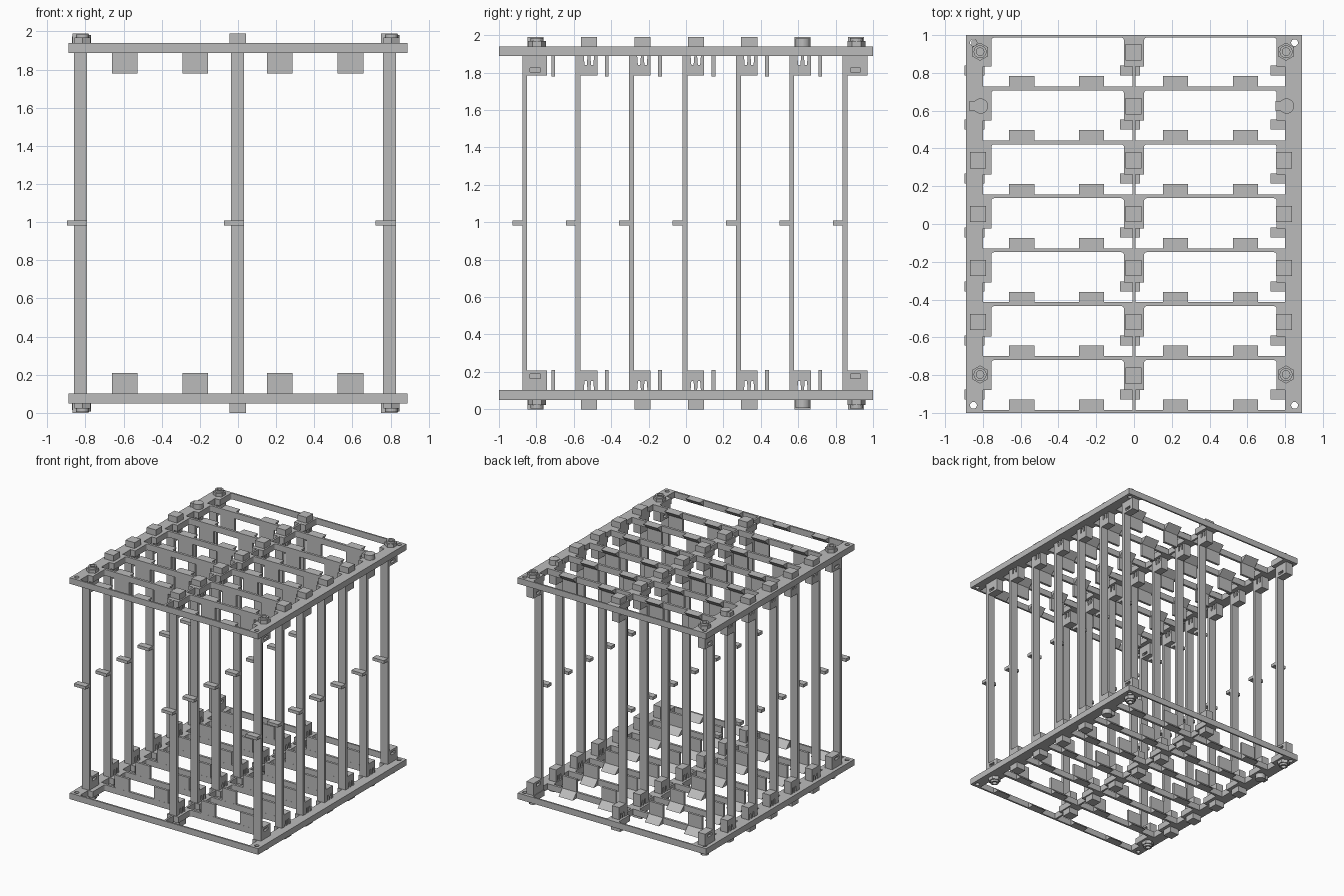
import bpy, bmesh, math
from mathutils import Vector, Matrix

cube = bpy.data.objects.get("Cube")
if cube:
    bpy.data.objects.remove(cube)

grey = bpy.data.materials.new("mid grey")
grey.use_nodes = True
grey.diffuse_color = (0.5, 0.5, 0.5, 1)
grey.node_tree.nodes["Principled BSDF"].inputs["Base Color"].default_value = (0.5, 0.5, 0.5, 1)

MID = 0.995                       # mirror plane between the two end frames
FRAME_LO, FRAME_HI = 0.05, 0.102
BLOCK_TOP = 0.206
PITCH = 0.2855
ROWS = [-0.875 + PITCH * i for i in range(7)]      # front face of each post
COLUMNS = [-0.826, -0.002, 0.794]
HALF_POST = 0.034
BOLTS = [(x, y) for x in (-0.815, 0.805) for y in (-0.797, 0.912)]
TABS = [-0.595, -0.225, 0.22, 0.59]


def box(bm, x0, x1, y0, y1, z0, z1):
    size = Vector((x1 - x0, y1 - y0, z1 - z0))
    centre = Vector((x0 + x1, y0 + y1, z0 + z1)) / 2
    bmesh.ops.create_cube(bm, size=1, matrix=Matrix.Translation(centre) @ Matrix.Diagonal(size).to_4x4())


def prism(bm, points, lo, hi, along_x=False):
    """Extrude an outline in xy upwards, or an outline in yz along x."""
    place = (lambda a, b: (lo, a, b)) if along_x else (lambda a, b: (a, b, lo))
    face = bm.faces.new([bm.verts.new(place(a, b)) for a, b in points])
    geom = bmesh.ops.extrude_face_region(bm, geom=[face])["geom"]
    verts = [g for g in geom if isinstance(g, bmesh.types.BMVert)]
    shift = Vector((hi - lo, 0, 0)) if along_x else Vector((0, 0, hi - lo))
    bmesh.ops.translate(bm, verts=verts, vec=shift)


def tube(bm, x, y, radius, z0, z1, sides=24):
    bmesh.ops.create_cone(bm, cap_ends=True, segments=sides, radius1=radius, radius2=radius,
                          depth=z1 - z0, matrix=Matrix.Translation((x, y, (z0 + z1) / 2)))


def finish(bm, name, cutter=None, mirrored=True, helper=False):
    bmesh.ops.recalc_face_normals(bm, faces=bm.faces)
    bmesh.ops.translate(bm, verts=bm.verts, vec=(0, 0, -MID))
    mesh = bpy.data.meshes.new(name)
    bm.to_mesh(mesh)
    bm.free()
    mesh.materials.append(grey)
    obj = bpy.data.objects.new(name, mesh)
    obj.location.z = MID
    bpy.context.collection.objects.link(obj)
    if helper:
        obj.hide_render = True
        obj.hide_set(True)
        return obj
    if cutter:
        mod = obj.modifiers.new("cut", 'BOOLEAN')
        mod.operation = 'DIFFERENCE'
        mod.solver = 'EXACT'
        mod.object = cutter
    if mirrored:
        mod = obj.modifiers.new("other end", 'MIRROR')
        mod.use_axis = (False, False, True)
    return obj


# Cutter for the bay openings, with the two rear corners rounded
bm = bmesh.new()
for y in ROWS:
    front, step, rear = y - 0.11, y - 0.005, min(y + 0.155, 0.987)
    for s in (-1, 1):
        outline = [(0.8, front), (0.8, step), (0.755, step), (0.755, rear),
                   (0.053, rear), (0.053, step), (0.008, step), (0.008, front)]
        prism(bm, [(s * a, b) for a, b in outline], 0, 0.15)
    bm.edges.ensure_lookup_table()
    corners = [e for e in bm.edges
               if all(abs(v.co.y - rear) < 1e-5 for v in e.verts)
               and abs(e.verts[0].co.z - e.verts[1].co.z) > 0.1]
    bmesh.ops.bevel(bm, geom=corners, offset=0.015, segments=3, affect='EDGES', profile=0.5)
for x in (-0.85, 0.85):
    for y in (-0.96, 0.96):
        tube(bm, x, y, 0.018, 0, 0.15)
for x, y in BOLTS:
    tube(bm, x, y, 0.02, 0, 0.15)
bay_cutter = finish(bm, "bay_cutter", helper=True)

# Cutter for bolt holes and nut pockets
bm = bmesh.new()
for x, y in BOLTS:
    tube(bm, x, y, 0.02, -0.1, 0.3)
bolt_cutter = finish(bm, "bolt_cutter", helper=True)

# End frames
bm = bmesh.new()
box(bm, -0.89, 0.89, -1, 1, FRAME_LO, FRAME_HI)
finish(bm, "end_frame", bay_cutter)

# Guide tabs: an upright plate on each cross bar with a ramp behind it
for i, y in enumerate(ROWS):
    bm = bmesh.new()
    bar_front, bar_rear = max(y - 0.13, -1), y - 0.11
    for x in TABS:
        if i > 0:
            box(bm, x - 0.067, x + 0.067, bar_front, bar_rear, FRAME_HI, BLOCK_TOP + 0.004)
        ramp = [(bar_rear, FRAME_LO), (bar_rear + 0.055, FRAME_LO), (bar_rear, FRAME_HI)]
        prism(bm, ramp, x - 0.067, x + 0.067, along_x=True)
    finish(bm, f"guide_tabs_{i + 1}")

# Posts with a small shelf half way up
for i, y in enumerate(ROWS):
    for side, x in zip(("right", "centre", "left"), COLUMNS):
        bm = bmesh.new()
        box(bm, x - HALF_POST, x + HALF_POST, y, y + 0.026, FRAME_HI, 2 * MID - FRAME_HI)
        box(bm, x - 0.072, x + HALF_POST, y - 0.053, y, MID - 0.013, MID + 0.013)
        finish(bm, f"{side}_post_{i + 1}", mirrored=False)

# Sockets at both ends of the posts
for i, y in enumerate(ROWS):
    for side, x in zip(("right", "centre", "left"), COLUMNS):
        bm = bmesh.new()
        a, b = y + 0.024, y + 0.115
        x0, x1 = x - HALF_POST, x + HALF_POST
        corner = i in (0, 6) and side != "centre"
        if corner:
            # Solid block with an open nut pocket
            b = y + 0.133
            box(bm, x0, x1, a, b, FRAME_HI, 0.165)
            box(bm, x0, x1, a, b, 0.188, BLOCK_TOP)
            box(bm, x0, x1, a, a + 0.017, 0.165, 0.188)
            box(bm, x0, x1, b - 0.037, b, 0.165, 0.188)
            box(bm, x - 0.012, x + 0.012, a + 0.017, b - 0.037, 0.165, 0.188)
            finish(bm, f"{side}_bolt_socket_{i + 1}")
            continue
        # Comb profile with two spring slots
        comb = [(a, FRAME_HI), (a, BLOCK_TOP), (b, BLOCK_TOP), (b, FRAME_HI)]
        for centre in (0.088, 0.053):
            for dy, z in ((0.01, FRAME_HI), (0.006, 0.15), (-0.006, 0.15), (-0.01, FRAME_HI)):
                comb.append((y + centre + dy, z))
        prism(bm, comb, x0, x1, along_x=True)
        # Clip head standing out of the frame
        if i == 5 and side != "centre":
            tube(bm, x + 0.014, y + 0.072, 0.04, 0.008, FRAME_LO)
            box(bm, x - 0.045, x, y + 0.046, y + 0.098, 0.015, FRAME_LO)
        else:
            box(bm, x - 0.043, x + 0.043, y + 0.028, y + 0.114, 0, FRAME_LO)
        finish(bm, f"{side}_clip_socket_{i + 1}")

# Hexagonal nuts with collars at the four corners
for n, (x, y) in enumerate(BOLTS):
    bm = bmesh.new()
    tube(bm, x, y, 0.048, 0.022, FRAME_LO, sides=6)
    finish(bm, f"hex_nut_{n + 1}", bolt_cutter)
    bm = bmesh.new()
    tube(bm, x, y, 0.034, 0.005, 0.022)
    finish(bm, f"nut_collar_{n + 1}", bolt_cutter)
